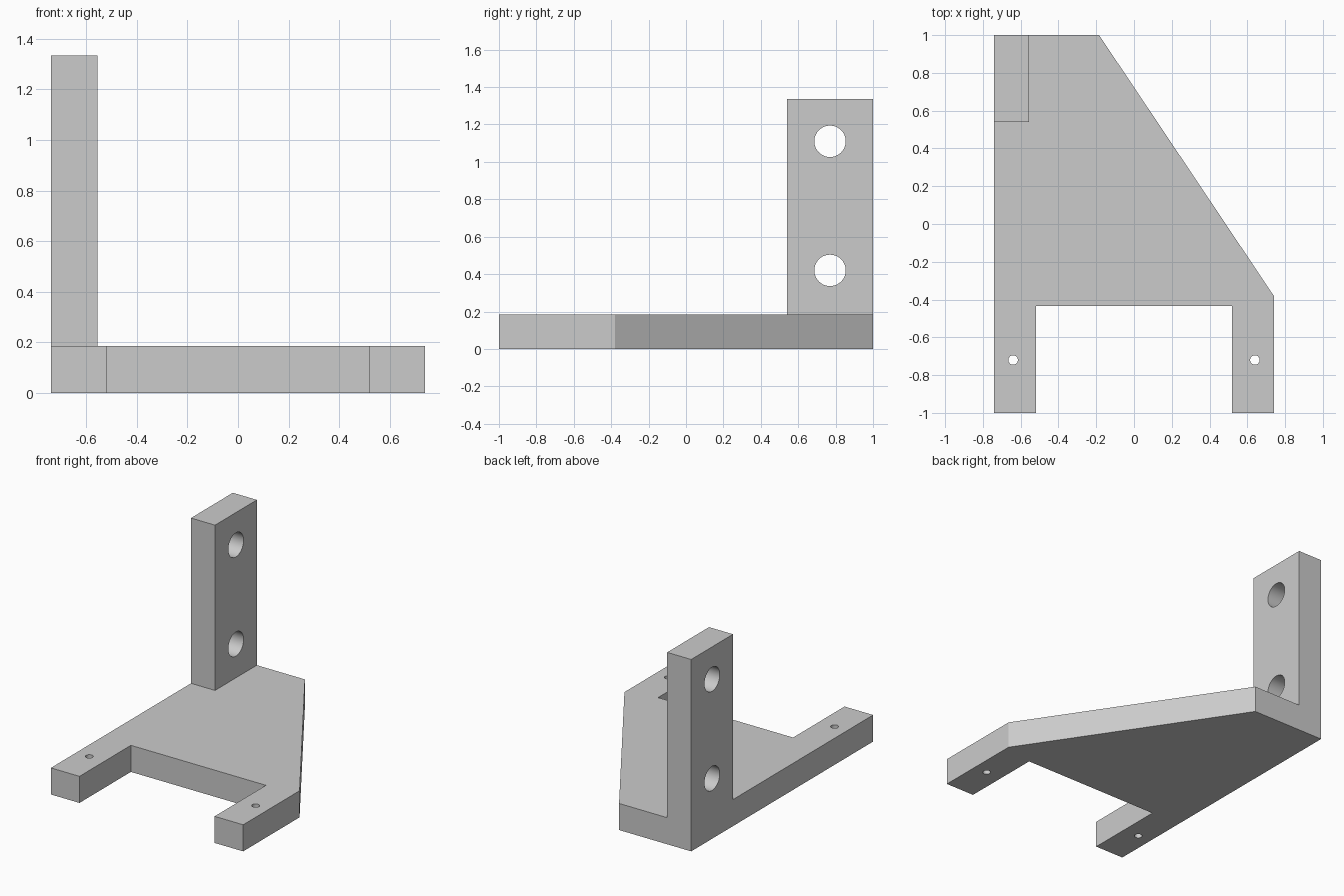
import bpy, bmesh, math
from mathutils import Matrix

if "Cube" in bpy.data.objects:
    bpy.data.objects.remove(bpy.data.objects["Cube"])

T = 0.185      # plate thickness
TOP = 1.335    # top of the upright

grey = bpy.data.materials.new("light grey")
grey.diffuse_color = (0.6, 0.6, 0.6, 1)
grey.use_nodes = True
grey.node_tree.nodes["Principled BSDF"].inputs["Base Color"].default_value = grey.diffuse_color


def make_object(name, bm):
    bmesh.ops.recalc_face_normals(bm, faces=bm.faces)
    me = bpy.data.meshes.new(name)
    bm.to_mesh(me)
    bm.free()
    me.materials.append(grey)
    ob = bpy.data.objects.new(name, me)
    bpy.context.collection.objects.link(ob)
    return ob


def prism(name, outline, z0, z1):
    bm = bmesh.new()
    face = bm.faces.new([bm.verts.new((x, y, z0)) for x, y in outline])
    ext = bmesh.ops.extrude_face_region(bm, geom=[face])
    verts = [v for v in ext["geom"] if isinstance(v, bmesh.types.BMVert)]
    bmesh.ops.translate(bm, verts=verts, vec=(0, 0, z1 - z0))
    return make_object(name, bm)


def drill(name, radius, depth, center, axis):
    bm = bmesh.new()
    m = Matrix.Translation(center)
    if axis == "X":
        m = m @ Matrix.Rotation(math.pi / 2, 4, "Y")
    bmesh.ops.create_cone(bm, cap_ends=True, segments=48, radius1=radius,
                          radius2=radius, depth=depth, matrix=m)
    return make_object(name, bm)


def boolean(target, tool, operation):
    mod = target.modifiers.new(tool.name, "BOOLEAN")
    mod.operation = operation
    mod.solver = "EXACT"
    mod.object = tool


# Base plate with two front legs and a slanted right side
bracket = prism("bracket", [(-0.74, -1), (-0.52, -1), (-0.52, -0.435), (0.52, -0.435),
                            (0.52, -1), (0.74, -1), (0.74, -0.38), (-0.185, 1),
                            (-0.74, 1)], 0, T)

# Upright post at the back left corner
post = prism("upright_post", [(-0.74, 0.54), (-0.555, 0.54), (-0.555, 1), (-0.74, 1)],
             0.1, TOP)

# Mounting holes through the post and screw holes through the legs
tools = [post]
for i, z in enumerate((0.42, 1.11)):
    tools.append(drill(f"post_hole_{i}", 0.084, 0.6, (-0.65, 0.77, z), "X"))
for i, x in enumerate((-0.64, 0.64)):
    tools.append(drill(f"leg_hole_{i}", 0.025, 0.6, (x, -0.72, T / 2), "Z"))
for tool in tools:
    boolean(bracket, tool, "UNION" if tool is post else "DIFFERENCE")

# Bake the solid and merge coplanar faces
graph = bpy.context.evaluated_depsgraph_get()
bm = bmesh.new()
bm.from_mesh(bracket.evaluated_get(graph).to_mesh())
bmesh.ops.remove_doubles(bm, verts=bm.verts, dist=1e-5)
bmesh.ops.dissolve_limit(bm, angle_limit=math.radians(0.5), verts=bm.verts, edges=bm.edges)
bracket.modifiers.clear()
bm.to_mesh(bracket.data)
bm.free()
for tool in tools:
    bpy.data.objects.remove(tool)

# Smooth hole walls, crisp edges elsewhere
bpy.context.view_layer.objects.active = bracket
bracket.select_set(True)
bpy.ops.object.shade_smooth_by_angle(angle=math.radians(25))
